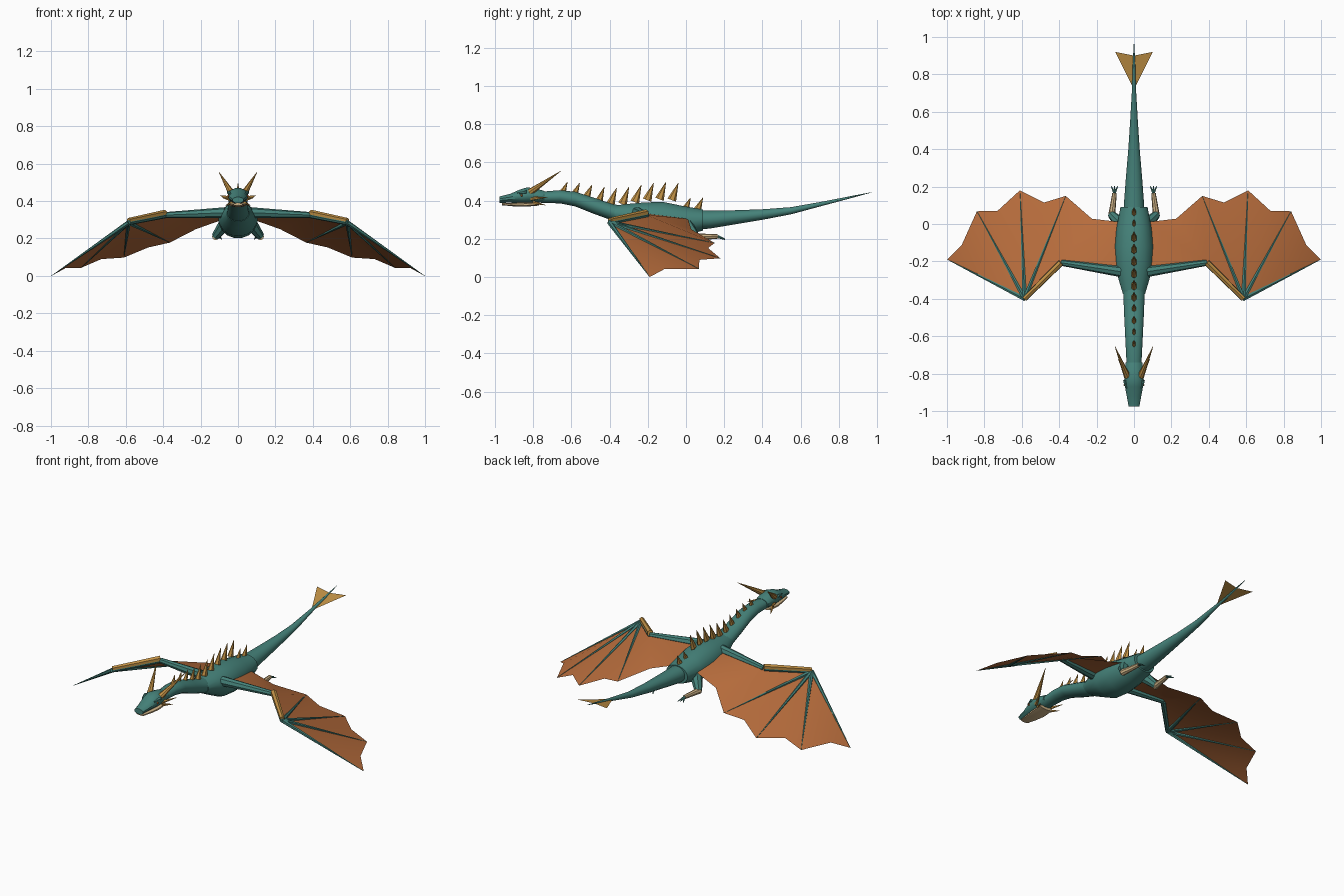
import bpy, bmesh, math
from mathutils import Vector

if "Cube" in bpy.data.objects:
    bpy.data.objects.remove(bpy.data.objects["Cube"])


def material(name, rgb):
    m = bpy.data.materials.new(name)
    m.use_nodes = True
    m.diffuse_color = (*rgb, 1)
    m.node_tree.nodes["Principled BSDF"].inputs["Base Color"].default_value = (*rgb, 1)
    return m


TEAL = material("teal hide", (0.06, 0.225, 0.195))
RUST = material("rust membrane", (0.47, 0.15, 0.045))
GOLD = material("golden horn", (0.54, 0.285, 0.06))
CREAM = material("cream jaw", (0.62, 0.45, 0.24))
EYE = material("amber eye", (0.45, 0.12, 0.02))


def finish(name, bm, mat, smooth=True):
    bmesh.ops.recalc_face_normals(bm, faces=bm.faces)
    mesh = bpy.data.meshes.new(name)
    bm.to_mesh(mesh)
    bm.free()
    mesh.materials.append(mat)
    for p in mesh.polygons:
        p.use_smooth = smooth
    mesh.set_sharp_from_angle(angle=math.radians(38))
    obj = bpy.data.objects.new(name, mesh)
    bpy.context.collection.objects.link(obj)
    return obj


def loft(name, rings, mat, sides=16):
    """Skin oval rings (y, z, half width, half height) along the body."""
    bm = bmesh.new()
    rows = []
    for y, z, w, h in rings:
        angles = [math.tau * (i + 0.5) / sides for i in range(sides)]
        rows.append([bm.verts.new((w * math.cos(a), y, z + h * math.sin(a))) for a in angles])
    for a, b in zip(rows, rows[1:]):
        for i in range(sides):
            j = (i + 1) % sides
            bm.faces.new((a[i], a[j], b[j], b[i]))
    bm.faces.new(rows[0])
    bm.faces.new(rows[-1])
    return finish(name, bm, mat)


def rod(bm, start, end, r0, r1, sides=8):
    """Add a tapered rod between two points."""
    a, b = Vector(start), Vector(end)
    d = b - a
    made = bmesh.ops.create_cone(bm, cap_ends=True, segments=sides, radius1=r0,
                                 radius2=r1, depth=d.length)["verts"]
    turn = d.to_track_quat("Z", "Y")
    for v in made:
        v.co = turn @ v.co + (a + b) / 2


def rods(name, mat, *specs):
    bm = bmesh.new()
    for spec in specs:
        rod(bm, *spec)
    return finish(name, bm, mat)


# Body, neck and tail
loft("torso", [(-.375, .333, .060, .042), (-.30, .318, .083, .066), (-.22, .302, .102, .090),
               (-.12, .298, .105, .097), (-.02, .294, .095, .080), (.09, .298, .074, .056)], TEAL)
loft("neck", [(-.28, .325, .062, .045), (-.38, .337, .058, .044), (-.48, .372, .054, .043),
              (-.58, .408, .049, .039), (-.66, .420, .045, .035), (-.76, .417, .040, .030)], TEAL)
loft("tail", [(.03, .300, .058, .052), (.12, .300, .054, .048), (.25, .312, .044, .038),
              (.40, .327, .031, .028), (.55, .347, .021, .019), (.72, .385, .011, .011),
              (.88, .422, .006, .005), (.97, .443, .001, .001)], TEAL)

# Tail fin
bm = bmesh.new()
outline = [(0, .72, .385), (.10, .92, .430), (0, .90, .426), (-.10, .92, .430)]
corners = [bm.verts.new(p) for p in outline]
bm.faces.new(corners[:3])
bm.faces.new((corners[0], corners[2], corners[3]))
finish("tail_fin", bm, GOLD, smooth=False)

# Head and jaw
loft("head", [(-.74, .421, .046, .030), (-.78, .425, .050, .038), (-.83, .428, .054, .043),
              (-.87, .423, .050, .036), (-.92, .412, .040, .024), (-.976, .405, .030, .017)],
     TEAL, 12)
loft("lower_jaw", [(-.77, .384, .046, .011), (-.84, .379, .047, .012), (-.90, .379, .038, .010),
                   (-.962, .382, .027, .007)], CREAM, 8)

for s, side in ((1, "left"), (-1, "right")):
    # Horns, cheek spikes, brows and eyes
    rods(side + "_horn", GOLD, ((s * .036, -.815, .445), (s * .102, -.655, .555), .018, .001))
    rods(side + "_cheek_spikes", GOLD,
         ((s * .040, -.81, .410), (s * .084, -.725, .418), .011, .001, 5),
         ((s * .036, -.80, .390), (s * .068, -.735, .376), .010, .001, 5))
    rods(side + "_brow", TEAL, ((s * .040, -.880, .438), (s * .050, -.835, .445), .006, .010, 6))
    rods(side + "_eye", EYE, ((s * .044, -.860, .427), (s * .055, -.862, .428), .008, .004, 8))

    # Wing joints and finger tips
    shoulder, root = (s * .07, -.255, .338), (s * .07, .01, .305)
    elbow, wrist = (s * .39, -.207, .325), (s * .585, -.40, .285)
    tips = [(s * .998, -.19, 0), (s * .84, .068, .043), (s * .61, .18, .098), (s * .365, .15, .178)]
    dips = [(s * .92, -.11, .043), (s * .73, .07, .090), (s * .48, .115, .152)]
    inner = (s * .225, .028, .25)

    # Arm, forearm and the golden guard lying on top of the forearm
    rods(side + "_upper_arm", TEAL, (shoulder, elbow, .029, .016))
    rods(side + "_forearm", TEAL, (elbow, wrist, .017, .014))
    lift = Vector((0, 0, .011))
    rods(side + "_forearm_guard", GOLD, (Vector(elbow) + lift, Vector(wrist) + lift, .018, .014, 6))

    # Finger bones
    rods(side + "_fingers", TEAL, *[(wrist, t, .013, .001, 6) for t in tips])

    # Membrane fans around the wrist and elbow
    bm = bmesh.new()
    edge = [tips[0]]
    for dip, tip in zip(dips, tips[1:]):
        edge += [dip, tip]
    for hub, rim in ((wrist, edge + [elbow]), (elbow, [tips[3], inner, root, shoulder])):
        c = bm.verts.new(hub)
        ring = [bm.verts.new(p) for p in rim]
        for a, b in zip(ring, ring[1:]):
            bm.faces.new((c, a, b))
    bmesh.ops.remove_doubles(bm, verts=bm.verts, dist=1e-4)
    finish(side + "_wing_membrane", bm, RUST, smooth=False)

    # Hind leg folded back, with a pale foot and dark toes
    knee, foot = (s * .120, .05, .212), (s * .104, .165, .212)
    rods(side + "_thigh", TEAL, ((s * .07, .0, .275), knee, .036, .022))
    rods(side + "_foot", CREAM, ((s * .120, .04, .210), foot, .019, .012))
    rods(side + "_toes", TEAL, *[(foot, (s * (.104 + k * .018), .203, .200 - abs(k) * .004), .008, .002, 6)
                                 for k in (-1, 0, 1)])

# Back spines, long front to back and thin across, leaning toward the tail
bm = bmesh.new()
for i in range(12):
    y = -.655 + i * .0645
    tip = .415 if i > 9 else .482 + .015 * math.cos(i * math.pi / 4)
    base = tip - (.09 if i in range(3, 10) else .075)
    rod(bm, (0, y, base), (0, y + .034, tip), .024, .001, 6)
for v in bm.verts:
    v.co.x *= .65
finish("back_spines", bm, GOLD)
